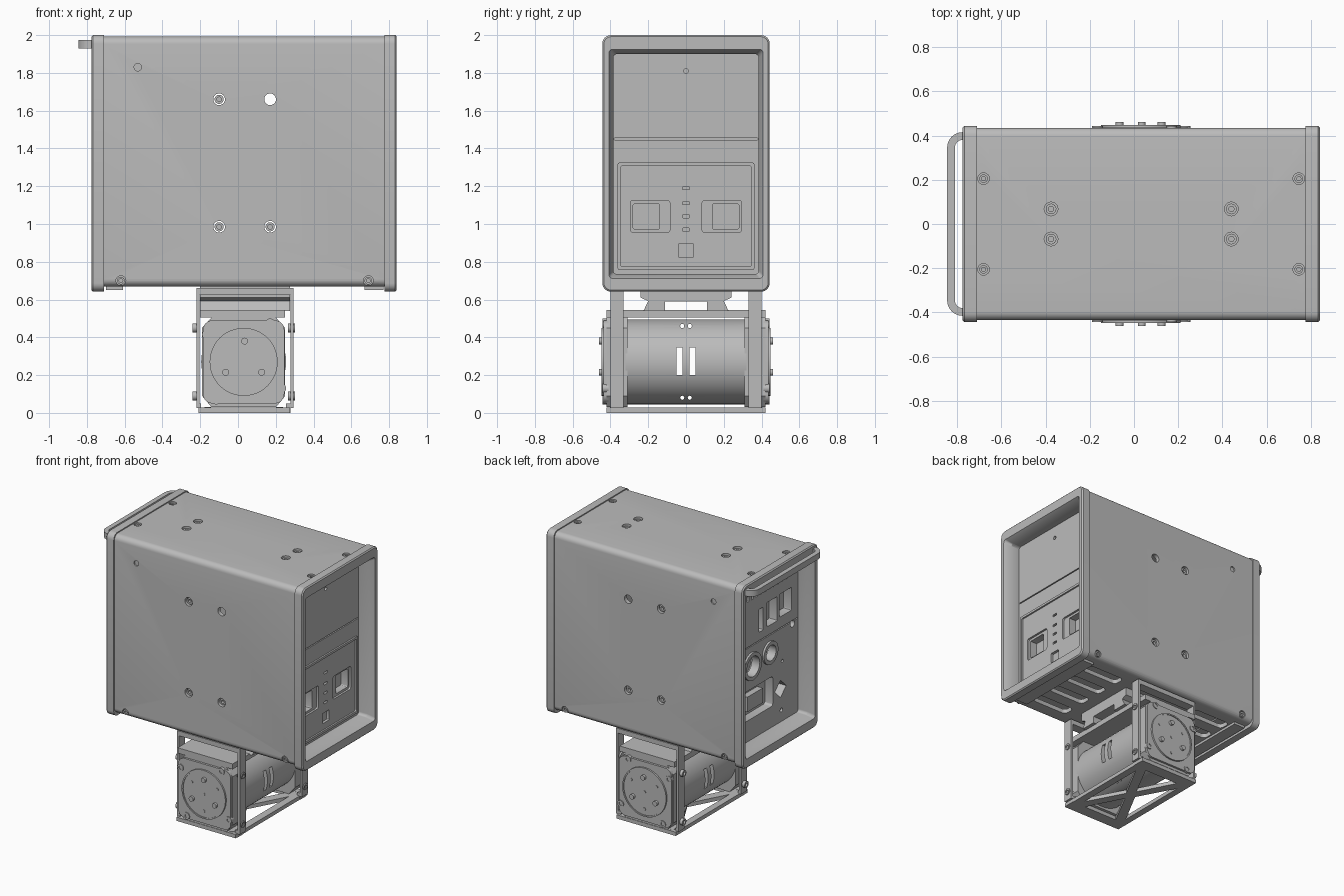
import bpy, bmesh
from math import sin, cos, pi

if "Cube" in bpy.data.objects:
    bpy.data.objects.remove(bpy.data.objects["Cube"], do_unlink=True)

GREY = (0.5, 0.5, 0.5, 1)
mat = bpy.data.materials.new("plain grey")
mat.use_nodes = True
mat.diffuse_color = GREY
for node in mat.node_tree.nodes:
    if node.type == 'BSDF_PRINCIPLED':
        node.inputs["Base Color"].default_value = GREY
        node.inputs["Roughness"].default_value = 0.6


# ---- helpers: 2D outlines, lofts between outlines, and cuts ----
def arc(cu, cv, r, a0, a1, n=6):
    return [(cu + r * cos(a0 + (a1 - a0) * i / n), cv + r * sin(a0 + (a1 - a0) * i / n))
            for i in range(n + 1)]


def circle(u, v, r, n=24):
    return arc(u, v, r, 0, 2 * pi, n)[:-1]


def rrect(u0, u1, v0, v1, r, n=6):
    corners = [(u1 - r, v1 - r), (u0 + r, v1 - r), (u0 + r, v0 + r), (u1 - r, v0 + r)]
    return [p for i, c in enumerate(corners) for p in arc(*c, r, i * pi / 2, (i + 1) * pi / 2, n)]


def rect(u0, u1, v0, v1):
    return [(u0, v0), (u1, v0), (u1, v1), (u0, v1)]


def place(axis, pts, w):
    order = {'x': lambda u, v: (w, u, v), 'y': lambda u, v: (u, w, v), 'z': lambda u, v: (u, v, w)}
    return [order[axis](*p) for p in pts]


def loft(name, axis, sections, ring=False):
    """Bridge (outline, position) sections; ring closes last to first, else cap."""
    bm = bmesh.new()
    loops = [[bm.verts.new(c) for c in place(axis, pts, w)] for pts, w in sections]
    pairs = list(zip(loops, loops[1:])) + ([(loops[-1], loops[0])] if ring else [])
    for a, b in pairs:
        for i in range(len(a)):
            j = (i + 1) % len(a)
            bm.faces.new((a[i], a[j], b[j], b[i]))
    if not ring:
        bm.faces.new(loops[0])
        bm.faces.new(loops[-1])
    bmesh.ops.recalc_face_normals(bm, faces=bm.faces)
    me = bpy.data.meshes.new(name)
    bm.to_mesh(me)
    bm.free()
    me.materials.append(mat)
    ob = bpy.data.objects.new(name, me)
    bpy.context.collection.objects.link(ob)
    return ob


def prism(name, axis, pts, a, b):
    return loft(name, axis, [(pts, a), (pts, b)])


def box(name, x0, x1, y0, y1, z0, z1):
    return prism(name, 'z', rect(x0, x1, y0, y1), z0, z1)


def cut(ob, cutters):
    for c in cutters:
        c.hide_render = True
        m = ob.modifiers.new("cut", 'BOOLEAN')
        m.operation, m.solver, m.object = 'DIFFERENCE', 'EXACT', c
    dg = bpy.context.evaluated_depsgraph_get()
    me = bpy.data.meshes.new_from_object(ob.evaluated_get(dg))
    ob.modifiers.clear()
    ob.data = me
    for c in cutters:
        bpy.data.objects.remove(c, do_unlink=True)


def screw(axis, u, v, r, base, top):
    """Socket-head screw from base to top along the axis."""
    inner = circle(u, v, r * .5)
    return loft("screw", axis, [(circle(u, v, r), base), (circle(u, v, r), top), (inner, top),
                                (inner, top - (top - base) * .6)])


# ---- enclosure shell with holes in every wall ----
outer = rrect(-.435, .435, .668, 1.992, .04)
inner = rrect(-.405, .405, .70, 1.96, .02)
shell = loft("enclosure_shell", 'x', [(outer, -.715), (outer, .775), (inner, .775), (inner, -.715)], ring=True)
holes = []
for u in (-.1, .17):
    for v in (.985, 1.66):
        holes.append(prism("cutter", 'y', circle(u, v, .031), -.5, .5))
        for s in (-1, 1):
            if (u, v) != (.17, 1.66):
                screw('y', u, v, .024, s * .39, s * .422)
for s in (-1, 1):
    holes.append(prism("cutter", 'y', circle(-.53, 1.83, .02), s * .425, s * .5))
    for u in (-.62, .69):
        holes.append(prism("cutter", 'y', circle(u, .70, .026), s * .42, s * .5))
        screw('y', u, .70, .02, s * .415, s * .432)
    for u in (-.68, .745):
        holes.append(prism("cutter", 'z', circle(u, s * .205, .026), 1.97, 2.1))
        screw('z', u, s * .205, .019, 1.965, 1.985)
    for u in (-.375, .44):
        holes.append(prism("cutter", 'z', circle(u, s * .068, .031), 1.94, 2.1))
        screw('z', u, s * .068, .024, 1.93, 1.98)
# long ventilation slots in the floor
for x0, x1 in ((-.6, -.3), (.36, .66)):
    for y in (-.27, -.09, .09, .27):
        holes.append(prism("cutter", 'z', rrect(x0, x1, y - .045, y + .045, .03), .6, .72))
cut(shell, holes)
box("floor_liner", -.64, .70, -.39, .39, .74, .75)
for x0, x1 in ((-.70, -.61), (.67, .77)):
    box("foot_strip", x0, x1, -.36, .36, .65, .675)


# ---- end bezels: rounded frames with a stepped, sloping mouth ----
def bezel(name, face, s):
    def sec(y, z0, z1, r, depth):
        return (rrect(-y, y, z0, z1, r), face - s * depth)
    loft(name, 'x', [sec(.443, .642, 2, .045, .065), sec(.443, .642, 2, .045, .008),
                     sec(.435, .65, 1.992, .04, 0), sec(.408, .712, 1.925, .02, 0),
                     sec(.385, .735, 1.90, .02, .05), sec(.385, .735, 1.90, .02, .125),
                     sec(.404, .70, 1.96, .02, .125), sec(.404, .70, 1.96, .02, .065)], ring=True)


bezel("right_bezel", .84, 1)
bezel("left_bezel", -.775, -1)

# ---- carrying handle ----
bar = [(-.76, .415)] + arc(-.775, .345, .07, pi / 2, pi) + arc(-.775, -.345, .07, pi, 1.5 * pi) + [(-.76, -.415)]
bar += [(-.76, -.38)] + arc(-.775, -.345, .035, 1.5 * pi, pi) + arc(-.775, .345, .035, pi, pi / 2) + [(-.76, .38)]
prism("handle", 'z', bar, 1.93, 1.975)


# ---- right control panel ----
def pocket(y, z, w, h, x0, x1, r=.008):
    return prism("cutter", 'x', rrect(y - w / 2, y + w / 2, z - h / 2, z + h / 2, r, 3), x0, x1)


panel = box("control_panel", .62, .72, -.39, .39, .73, 1.91)
cuts = [pocket(0, 1.45, .76, .008, .71, .8, .002), pocket(0, .86, .08, .075, .70, .8),
        prism("cutter", 'x', circle(0, 1.81, .013), .5, .8)]
for z in (.97, 1.04, 1.11, 1.19):
    cuts.append(pocket(0, z, .036, .016, .70, .8, .003))
for s in (-1, 1):
    cuts.append(pocket(s * .19, 1.04, .21, .17, .705, .8, .015))
    cuts.append(pocket(s * .21, 1.04, .14, .135, .65, .8, .01))
cut(panel, cuts)
frame_out, frame_in = rrect(-.362, .362, .757, 1.325, .01), rrect(-.345, .345, .775, 1.308, .01)
loft("control_frame", 'x', [(frame_out, .71), (frame_out, .732), (frame_in, .732), (frame_in, .71)], ring=True)

# ---- left connector panel ----
panel = box("connector_panel", -.65, -.56, -.39, .39, .73, 1.91)
F, B = -.8, -.585
cuts = [pocket(0, 1.43, .76, .008, F, -.64, .002), pocket(.05, 1.58, .05, .17, F, B),
        pocket(-.08, 1.59, .12, .18, F, B), pocket(-.24, 1.60, .14, .17, F, B),
        pocket(.09, 1.0, .36, .22, F, B, .02),
        prism("cutter", 'x', circle(-.18, .98, .065, 4), F, B)]
for y, z, r in ((.16, 1.28, .09), (-.05, 1.30, .072), (-.32, 1.41, .025), (-.2, 1.18, .012), (-.19, .82, .015)):
    cuts.append(prism("cutter", 'x', circle(y, z, r), F, B))
for i in range(11):
    cuts.append(pocket(.25 - i * .05, 1.79, .025, .04, F, B, .004))
cut(panel, cuts)
for y, z, r in ((.16, 1.28, .09), (-.05, 1.30, .072)):
    a, b = circle(y, z, r + .012), circle(y, z, r - .015)
    loft("socket_ring", 'x', [(a, -.63), (a, -.665), (b, -.665), (b, -.60)], ring=True)
box("power_inlet", -.63, -.57, .0, .18, .94, 1.05)

# ---- mounting dovetail under the enclosure ----
half = [(.24, .67), (.24, .61), (.2, .592), (.225, .54), (.11, .54), (.11, .59)]
prism("dovetail_clamp", 'x', half + [(-y, z) for y, z in reversed(half)], -.2, .275)
box("clamp_bed", -.2, .25, -.42, .42, .505, .545)

# ---- pan unit: barrel, base and frame ----
CX, CZ = .03, .27
barrel = prism("motor_barrel", 'y', circle(CX, CZ, .225, 48), -.32, .32)
cuts = []
for s in (-1, 1):
    cuts.append(box("cutter", -.5, .5, s * .035 - .016, s * .035 + .016, .2, .345))
    for z in (.08, .46):
        cuts.append(prism("cutter", 'x', circle(s * .02, z, .011, 12), -.5, .5))
cut(barrel, cuts)

base = box("base_plate", -.21, .275, -.42, .42, 0, .028)
cuts = []
for s in (-1, 1):
    cuts.append(prism("cutter", 'z', [(CX - .14, s * .33), (CX + .14, s * .33), (CX, s * .06)], -.1, .1))
    cuts.append(prism("cutter", 'z', [(CX + s * .19, -.28), (CX + s * .19, .28), (CX + s * .04, 0)], -.1, .1))
cut(base, cuts)

for s in (-1, 1):
    lo, hi = sorted((s * .33, s * .40))
    # bracket: two posts joined by a bar, held by screws
    box("bracket_bar", -.22, .295, lo, hi, .625, .66)
    for x0, x1, side in ((-.22, -.203, -1), (.278, .295, 1)):
        box("bracket_post", x0, x1, lo, hi, .025, .65)
        box("post_foot", *sorted((CX + side * .225, x0 if side > 0 else x1)), lo, hi, .0, .05)
        for z in (.09, .45):
            screw('x', s * .365, z, .024, CX + side * .235, CX + side * .272)
        screw('z', CX + side * .19, s * .385, .018, .03, -.0)
    # motor end housing, face plate and output disc
    block = [(-.19, .09), (-.14, .03), (.2, .03), (.25, .09), (.25, .45), (.2, .505), (-.14, .505), (-.19, .45)]
    prism("motor_housing", 'y', block, s * .31, s * .42)
    prism("face_plate", 'y', rrect(-.185, .245, .05, .49, .05), s * .41, s * .436)
    ring_a, ring_b = circle(CX, CZ, .18, 48), circle(CX, CZ, .17, 48)
    loft("output_disc", 'y', [(ring_a, s * .43), (ring_a, s * .448), (ring_b, s * .448), (ring_b, s * .442)])
    for u, v in ((.035, .38), (-.065, .215), (.125, .215)):
        prism("disc_bolt", 'y', circle(u, v, .018), s * .44, s * .46)
    for u, v in ((-.07, .335), (.14, .335), (.03, .145), (.03, .27)):
        prism("disc_pin", 'y', circle(u, v, .01, 12), s * .44, s * .446)
    for u, v in ((-.165, .415), (.17, .475), (-.115, .07), (.23, .13)):
        screw('y', u, v, .025, s * .41, s * .442)

# ---- shading ----
for ob in bpy.context.scene.objects:
    if ob.type == 'MESH':
        ob.select_set(True)
        bpy.context.view_layer.objects.active = ob
bpy.ops.object.shade_smooth_by_angle(angle=pi / 6)
